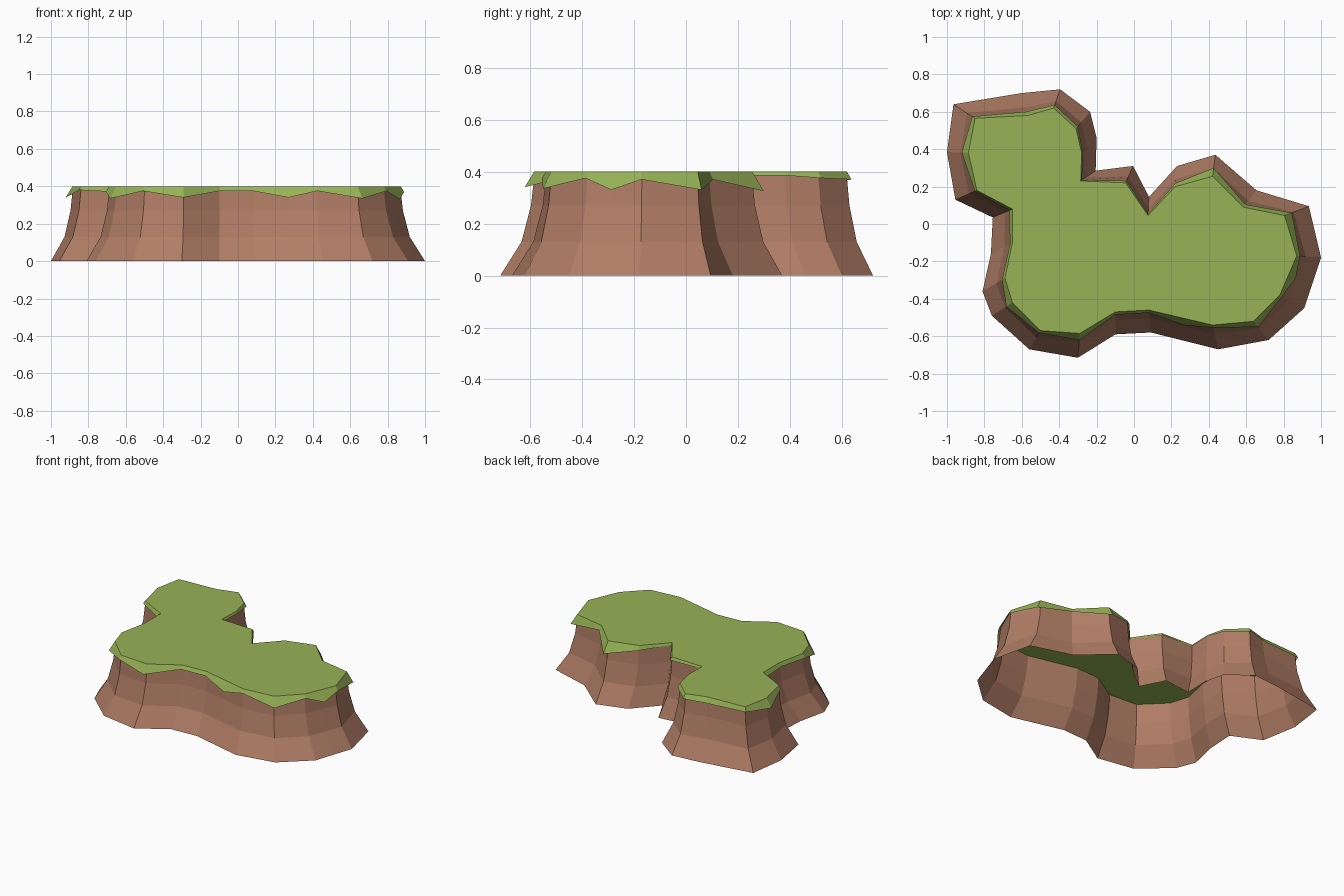
import bpy, bmesh
from mathutils import Vector

if "Cube" in bpy.data.objects:
    bpy.data.objects.remove(bpy.data.objects["Cube"])

# Plateau outline at ground level, clockwise seen from above
BASE = [(-.965, .64), (-.60, .70), (-.395, .72), (-.235, .60), (-.20, .46), (-.205, .285),
        (-.005, .31), (.08, .145), (.23, .31), (.435, .37), (.655, .18), (.935, .095),
        (1, -.18), (.955, -.315), (.91, -.45), (.72, -.62), (.45, -.67), (.27, -.625),
        (.09, -.58), (-.10, -.59), (-.30, -.715), (-.56, -.67), (-.76, -.49),
        (-.81, -.36), (-.765, -.16), (-.755, .035), (-.955, .13), (-1, .385)]

# Matching outline at the top edge
TOP = [(-.85, .565), (-.57, .58), (-.43, .62), (-.31, .51), (-.28, .38), (-.285, .23),
       (-.045, .22), (.075, .045), (.22, .20), (.42, .255), (.585, .09), (.805, .045),
       (.87, -.17), (.825, -.275), (.78, -.38), (.64, -.52), (.42, -.54), (.27, -.505),
       (.08, -.46), (-.10, -.47), (-.29, -.585), (-.50, -.57), (-.65, -.42),
       (-.69, -.29), (-.65, -.10), (-.65, .08), (-.84, .18), (-.885, .38)]

# How far the ragged grass hangs down at each point
DROP = [.03, .035, .03, .025, .015, .015, .02, .015, .03, .075, .03, .07, .03, .07,
        .025, .065, .025, .06, .025, .025, .06, .025, .065, .03, .025, .03, .02, .06]
HEIGHT = .4


def material(name, color):
    m = bpy.data.materials.new(name)
    m.diffuse_color = (*color, 1)
    m.use_nodes = True
    m.node_tree.nodes["Principled BSDF"].inputs["Base Color"].default_value = m.diffuse_color
    return m


def loft(name, rings, mat, cap=False):
    """Skin a stack of rings (bottom to top), optionally closing the top."""
    bm = bmesh.new()
    loops = [[bm.verts.new(p) for p in ring] for ring in rings]
    n = len(loops[0])
    for a, b in zip(loops, loops[1:]):
        for i in range(n):
            j = (i + 1) % n
            bm.faces.new((a[j], a[i], b[i], b[j]))
    if cap:
        bm.faces.new(loops[-1][::-1])
    bm.normal_update()
    if cap:
        bmesh.ops.triangulate(bm, faces=[f for f in bm.faces if len(f.verts) > 4])
    mesh = bpy.data.meshes.new(name)
    bm.to_mesh(mesh)
    bm.free()
    mesh.materials.append(mat)
    obj = bpy.data.objects.new(name, mesh)
    bpy.context.collection.objects.link(obj)
    return obj


pairs = [(Vector(b), Vector(t)) for b, t in zip(BASE, TOP)]

# Flared rock wall, open underneath
profile = [(0, 1), (.13, .37), (.27, .09), (HEIGHT - .004, -.02)]
wall = [[(*t.lerp(b, flare), z) for b, t in pairs] for z, flare in profile]
loft("rock_wall", wall, material("rock brown", (.434, .205, .13)))

# Grass top with a ragged overhanging lip
lip = [(*(t + (b - t).normalized() * d * .6), HEIGHT - d) for (b, t), d in zip(pairs, DROP)]
edge = [(*t, HEIGHT) for b, t in pairs]
loft("grass_top", [lip, edge], material("grass green", (.305, .445, .093)), cap=True)
